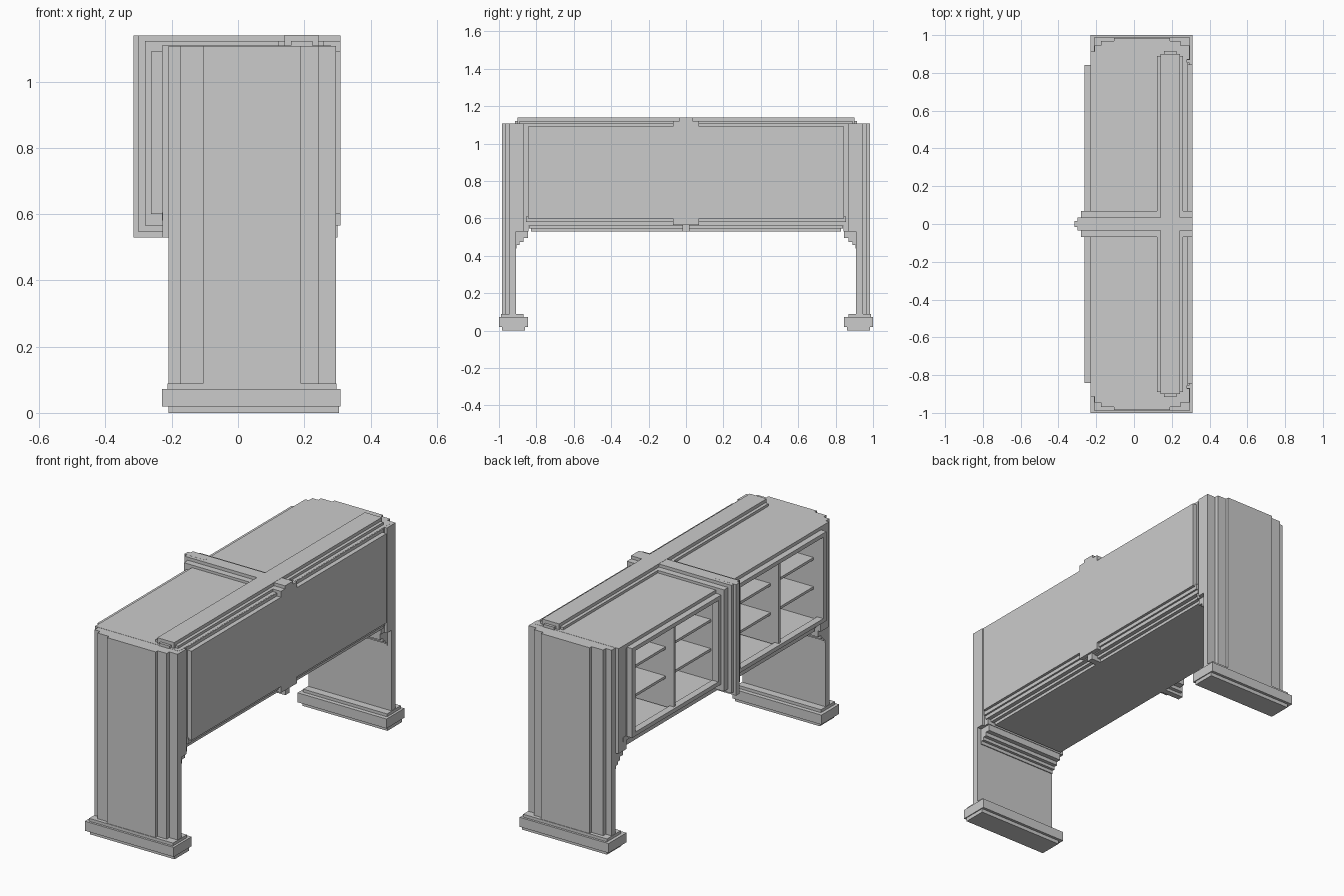
import bpy, bmesh

if "Cube" in bpy.data.objects:
    bpy.data.objects.remove(bpy.data.objects["Cube"])


def box(name, x, y, z):
    """Axis-aligned box from (min, max) ranges."""
    bm = bmesh.new()
    bmesh.ops.create_cube(bm, size=1.0)
    for v in bm.verts:
        v.co = [r[0] + (c + 0.5) * (r[1] - r[0]) for c, r in zip(v.co, (x, y, z))]
    return finish(name, bm)


def finish(name, bm):
    bmesh.ops.recalc_face_normals(bm, faces=bm.faces)
    me = bpy.data.meshes.new(name)
    bm.to_mesh(me)
    bm.free()
    ob = bpy.data.objects.new(name, me)
    bpy.context.collection.objects.link(ob)
    return ob


def extrude(name, pts, vec):
    """Closed 3D outline extruded along a vector."""
    bm = bmesh.new()
    f = bm.faces.new([bm.verts.new(p) for p in pts])
    geo = bmesh.ops.extrude_face_region(bm, geom=[f])['geom']
    bmesh.ops.translate(bm, vec=vec, verts=[g for g in geo if isinstance(g, bmesh.types.BMVert)])
    return finish(name, bm)


def mirror_y(ob):
    ob.modifiers.new("mirror", 'MIRROR').use_axis = (False, True, False)
    m = ob.modifiers["mirror"]
    m.use_mirror_merge = False
    return ob


# End panels with stepped outer corners
plan = [(-.21, .91), (.295, .91), (.295, .945), (.245, .945), (.245, .968), (.19, .968),
        (.19, .985), (-.105, .985), (-.105, .968), (-.175, .968), (-.175, .945), (-.21, .945)]
mirror_y(extrude("end_panel", [(x, y, .085) for x, y in plan], (0, 0, 1.022)))

# Plinth feet
mirror_y(box("foot_bottom", (-.21, .305), (.86, .985), (0, .025)))
mirror_y(box("foot_block", (-.23, .31), (.845, 1.0), (.02, .072)))
mirror_y(box("foot_cap", (-.212, .297), (.868, .988), (.07, .088)))

# Stepped corbels under the cabinet ends
corbel = [(.912, .44), (.905, .44), (.905, .458), (.89, .458), (.89, .475), (.87, .475),
          (.87, .495), (.845, .495), (.845, .56), (.912, .56)]
mirror_y(extrude("corbel", [(-.21, y, z) for y, z in corbel], (.48, 0, 0)))

# Cabinet shell
box("cabinet_top", (-.23, .28), (-.912, .912), (1.085, 1.108))
box("cabinet_floor", (-.23, .28), (-.87, .87), (.58, .605))
mirror_y(box("cabinet_end", (-.228, .28), (.842, .912), (.53, 1.106)))
mirror_y(box("cabinet_end_edge", (.27, .295), (.87, .912), (.53, 1.107)))
box("rear_core", (.2, .285), (-.855, .855), (.56, 1.107))
box("modesty_panel", (.26, .31), (-.845, .845), (.6, 1.09))
box("modesty_panel_sill", (.26, .295), (-.855, .855), (.58, .61))

# Stepped underside
for i, (x0, x1, y, z0, z1) in enumerate([(-.2, .28, .85, .563, .585),
                                         (-.2, .262, .84, .546, .57),
                                         (-.2, .243, .83, .53, .55)]):
    box(f"underside_step_{i}", (x0, x1), (-y, y), (z0, z1))

# Open cubbies: face frame, divider and shelves, mirrored to both bays
for n, y, z in (("stile_inner", (.06, .095), (.6, 1.09)), ("stile_outer", (.815, .842), (.6, 1.09)),
                ("rail_top", (.09, .82), (1.068, 1.09)), ("rail_bottom", (.09, .82), (.6, .622))):
    mirror_y(box("cubby_" + n, (-.263, -.225), y, z))
mirror_y(box("cubby_side", (-.23, .205), (.82, .845), (.6, 1.09)))
mirror_y(box("cubby_divider", (-.25, .205), (.447, .463), (.61, 1.08)))
for z in (.765, .925):
    mirror_y(box("cubby_shelf", (-.2, .205), (.06, .83), (z, z + .014)))
box("centre_wall", (-.23, .205), (-.07, .07), (.585, 1.1))

# Stepped centre rib: vertical pilaster plus top cross band
for i, (x, y, z0, z1) in enumerate([(-.28, .07, .565, 1.122), (-.3, .035, .546, 1.139),
                                    (-.315, .016, .53, 1.1395)]):
    box(f"pilaster_{i}", (x, -.19), (-y, y), (z0, z1))
box("cross_band_low", (-.2, .31), (-.07, .07), (1.08, 1.122))
box("cross_band_high", (-.2, .31), (-.035, .035), (1.1, 1.139))
box("cross_band_under", (.2, .31), (-.07, .07), (.565, .61))
box("cross_band_under_key", (.2, .3), (-.018, .018), (.53, .57))

# Stepped long band along the top
box("long_band_low", (.122, .26), (-.89, .89), (1.1, 1.122))
box("long_band_end", (.16, .225), (-.915, .915), (1.1, 1.122))
box("long_band_high", (.14, .243), (-.9, .9), (1.1, 1.14))
